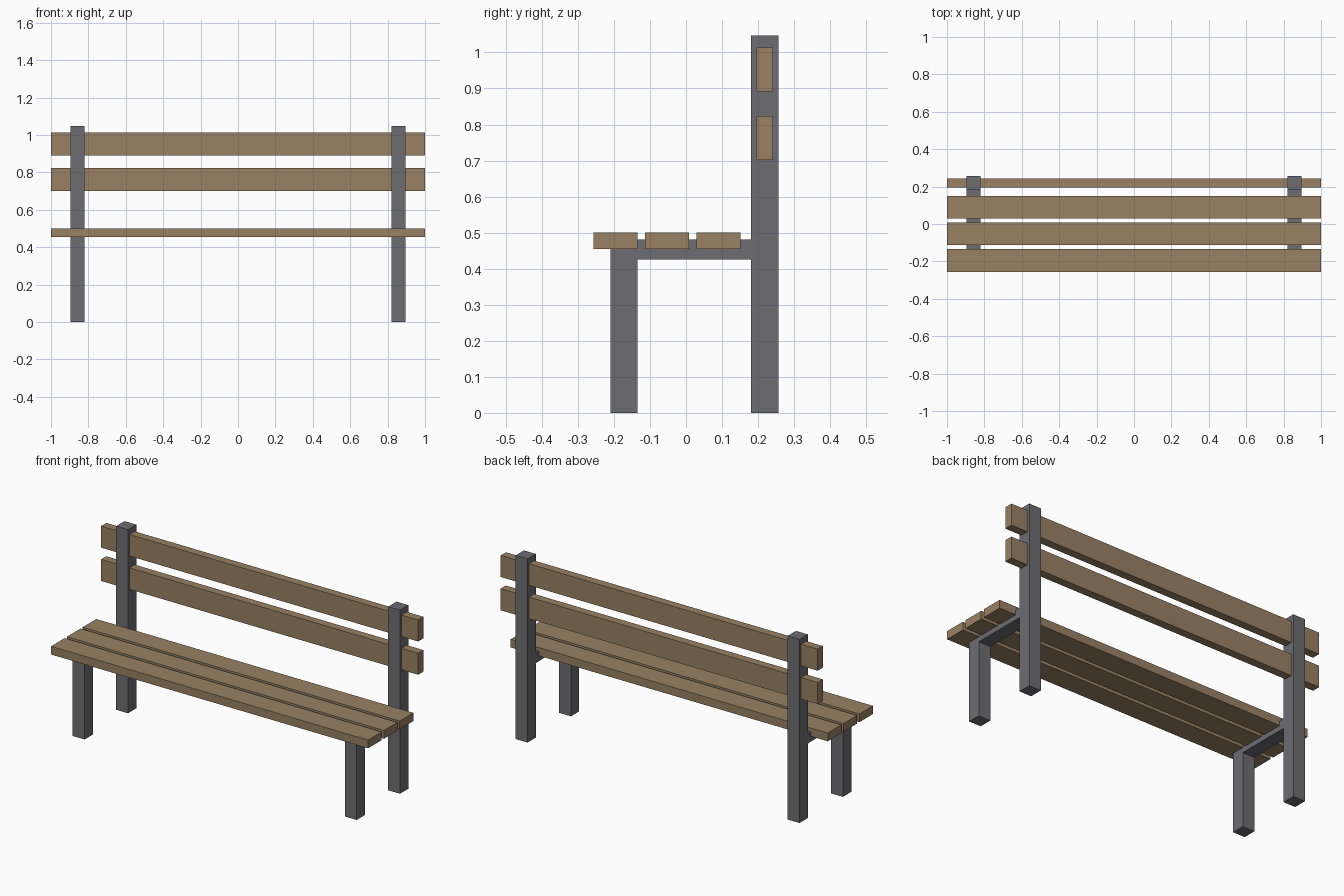
import bpy

if "Cube" in bpy.data.objects:
    bpy.data.objects.remove(bpy.data.objects["Cube"])


def material(name, color):
    mat = bpy.data.materials.new(name)
    mat.diffuse_color = color
    mat.use_nodes = True
    mat.node_tree.nodes["Principled BSDF"].inputs["Base Color"].default_value = mat.diffuse_color
    return mat


wood = material("wood", (0.32, 0.22, 0.13, 1))
metal = material("dark_metal", (0.155, 0.155, 0.17, 1))


def box(name, x, y, z, mat):
    """Box from (min, max) ranges on each axis."""
    bpy.ops.mesh.primitive_cube_add(
        size=1, location=[(a + b) / 2 for a, b in (x, y, z)])
    obj = bpy.context.object
    obj.name = name
    obj.scale = [b - a for a, b in (x, y, z)]
    bpy.ops.object.transform_apply(location=False, rotation=False, scale=True)
    obj.data.materials.append(mat)
    return obj


# Side frames: front leg, tall back post and the rail joining them
for side, cx in (("left", -0.858), ("right", 0.858)):
    x = (cx - 0.0375, cx + 0.0375)
    box(f"front_leg_{side}", x, (-0.21, -0.135), (0, 0.481), metal)
    box(f"back_post_{side}", x, (0.181, 0.256), (0, 1.047), metal)
    box(f"seat_rail_{side}", x, (-0.135, 0.181), (0.425, 0.481), metal)

# Seat slats
for i in range(3):
    y = -0.256 + i * 0.1425
    box(f"seat_slat_{i + 1}", (-1, 1), (y, y + 0.122), (0.454, 0.501), wood)

# Backrest slats, running through the posts
for i, z in enumerate((0.701, 0.891)):
    box(f"back_slat_{i + 1}", (-1, 1), (0.195, 0.242), (z, z + 0.123), wood)
